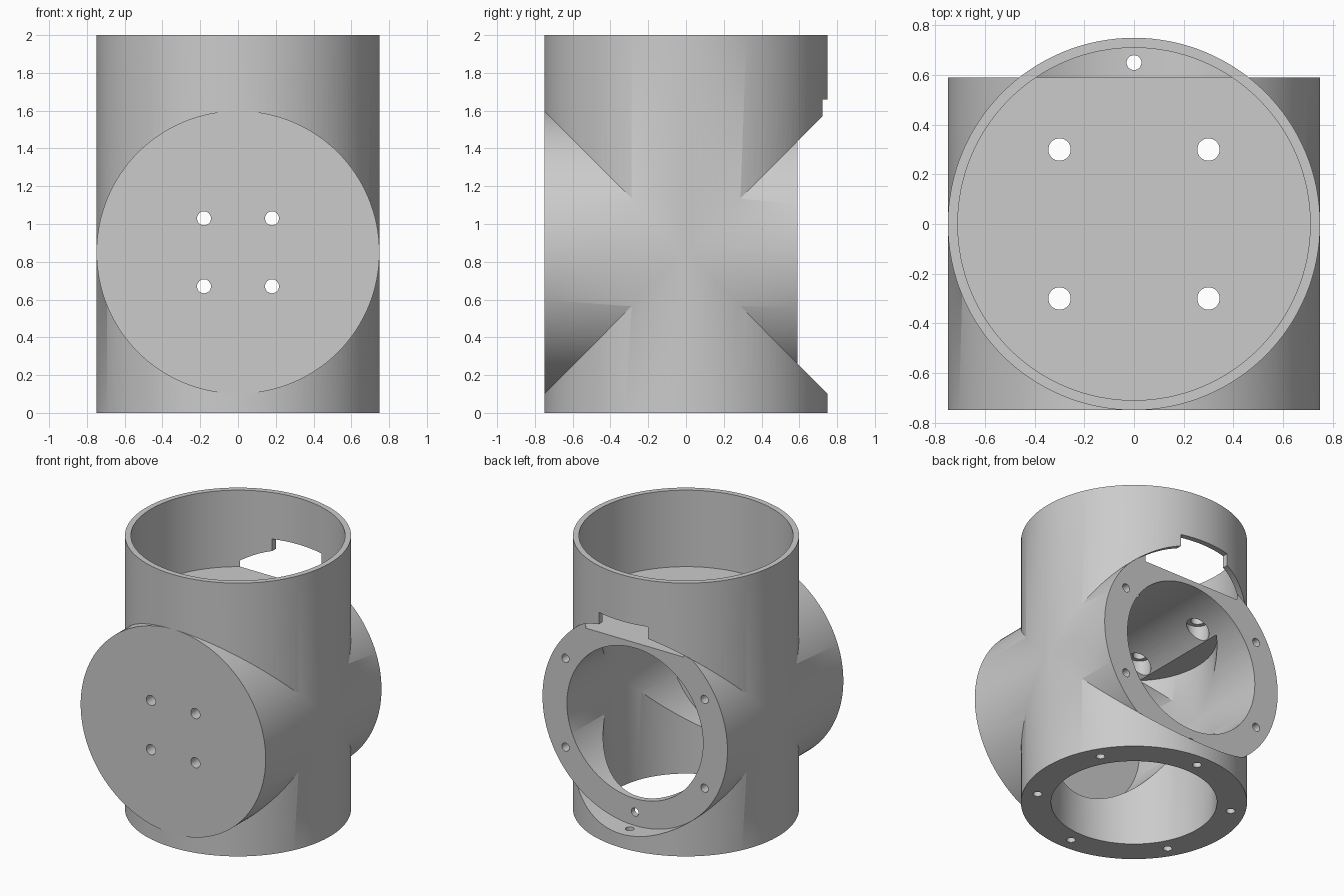
import bpy
from math import sin, cos, pi, radians

cube = bpy.data.objects.get("Cube")
if cube:
    bpy.data.objects.remove(cube, do_unlink=True)

AXIS_Z = 0.85            # height of the side pipe
OUTER, BORE = 0.75, 0.55
BACK = 0.59              # rear flange face


def upright(name, r, z0, z1, x=0, y=0, sides=128):
    bpy.ops.mesh.primitive_cylinder_add(vertices=sides, radius=r, depth=z1 - z0,
                                        location=(x, y, (z0 + z1) / 2))
    bpy.context.object.name = name
    return bpy.context.object


def level(name, r, y0, y1, x=0, z=AXIS_Z, sides=128):
    bpy.ops.mesh.primitive_cylinder_add(vertices=sides, radius=r, depth=y1 - y0,
                                        location=(x, (y0 + y1) / 2, z),
                                        rotation=(pi / 2, 0, 0))
    bpy.context.object.name = name
    return bpy.context.object


def combine(target, tool, operation):
    tool.hide_render = True
    mod = target.modifiers.new(tool.name, 'BOOLEAN')
    mod.operation, mod.solver, mod.object = operation, 'EXACT', tool
    bpy.context.view_layer.objects.active = target
    bpy.ops.object.modifier_apply(modifier=mod.name)
    bpy.data.objects.remove(tool, do_unlink=True)


# Crossed solid pipes
body = upright("pipe_junction_body", OUTER, 0, 2)
cuts = [level("rear_clearance", OUTER - 0.001, BACK, 1)]
combine(body, cuts.pop(), 'DIFFERENCE')
combine(body, level("side_pipe", OUTER - 0.001, -OUTER, BACK), 'UNION')

# Upper cup, lower bore and side bore
cuts.append(upright("upper_cup", 0.71, 1.44, 2.1))
cuts.append(upright("lower_bore", BORE, -0.1, 1.25))
cuts.append(level("side_bore", BORE + 0.001, -0.6, 0.8))

# Notch in the back wall of the cup
bpy.ops.mesh.primitive_cube_add(size=1, location=(0, 0.75, 1.55))
notch = bpy.context.object
notch.name = "cable_notch"
notch.scale = (0.4, 0.3, 0.22)
cuts.append(notch)

# Bolt circles on the bottom and rear flanges
for k in range(6):
    a = radians(30 + 60 * k)
    u, v = 0.65 * cos(a), 0.65 * sin(a)
    cuts.append(upright("bottom_bolt_hole", 0.03, -0.1, 0.2, u, v, 24))
    if k != 1:
        cuts.append(level("rear_bolt_hole", 0.03, BACK - 0.2, BACK + 0.1,
                          u, AXIS_Z + v, 24))

# Mounting holes in the cup floor and the front plate
for sx in (-1, 1):
    for s in (-1, 1):
        cuts.append(upright("floor_hole", 0.045, 1.1, 1.6, 0.3 * sx, 0.3 * s, 32))
        cuts.append(upright("floor_counterbore", 0.075, 1.1, 1.37, 0.3 * sx, 0.3 * s, 32))
        cuts.append(level("front_hole", 0.037, -0.9, -0.5, 0.18 * sx, AXIS_Z + 0.18 * s, 32))

for tool in cuts:
    combine(body, tool, 'DIFFERENCE')

# Material and shading
grey = bpy.data.materials.new("plain_grey")
grey.use_nodes = True
colour = (0.6, 0.6, 0.6, 1)
grey.diffuse_color = colour
grey.node_tree.nodes["Principled BSDF"].inputs["Base Color"].default_value = colour
body.data.materials.clear()
body.data.materials.append(grey)
for poly in body.data.polygons:
    poly.material_index = 0

bpy.ops.object.select_all(action='DESELECT')
body.select_set(True)
bpy.context.view_layer.objects.active = body
bpy.ops.object.shade_smooth_by_angle(angle=radians(30))
